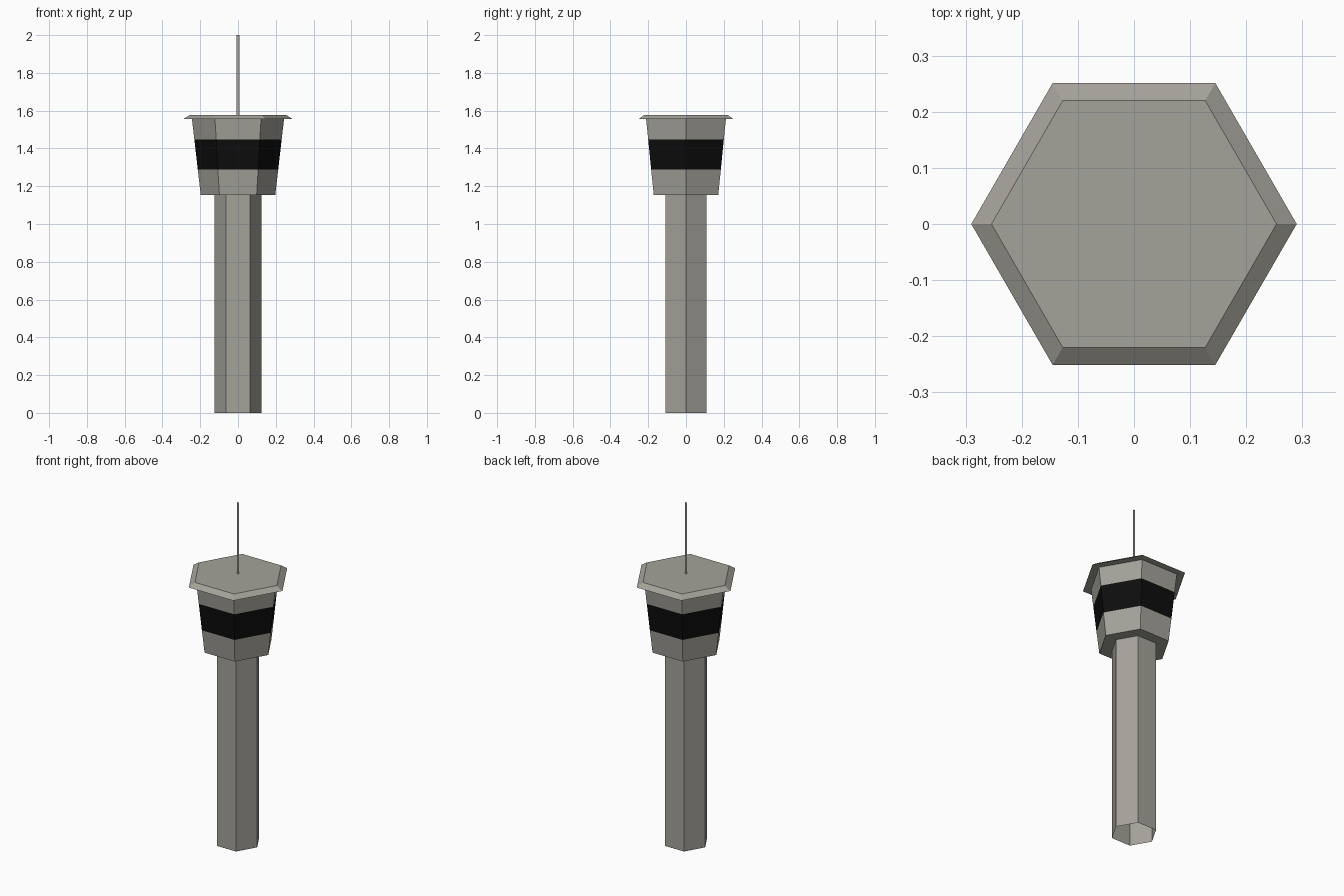
import bpy, math

if "Cube" in bpy.data.objects:
    bpy.data.objects.remove(bpy.data.objects["Cube"])


def material(name, rgb):
    m = bpy.data.materials.new(name)
    m.diffuse_color = (*rgb, 1)
    m.use_nodes = True
    m.node_tree.nodes["Principled BSDF"].inputs["Base Color"].default_value = m.diffuse_color
    return m


concrete = material("warm_grey", (0.37, 0.36, 0.32))
glass = material("black_glass", (0.004, 0.004, 0.004))


def make_object(name, verts, faces, mats):
    mesh = bpy.data.meshes.new(name)
    mesh.from_pydata(verts, [], faces)
    for m in mats:
        mesh.materials.append(m)
    mesh.update()
    ob = bpy.data.objects.new(name, mesh)
    bpy.context.collection.objects.link(ob)
    return ob


def hex_loft(name, profile, mats, bottom=False, top=False):
    """Six-sided walls through (radius, z) rings, corners on the x axis."""
    verts = [(r * math.cos(k * math.pi / 3), r * math.sin(k * math.pi / 3), z)
             for r, z in profile for k in range(6)]
    faces = [(i * 6 + k, i * 6 + (k + 1) % 6, i * 6 + 6 + (k + 1) % 6, i * 6 + 6 + k)
             for i in range(len(profile) - 1) for k in range(6)]
    if bottom:
        faces.append(tuple(range(5, -1, -1)))
    if top:
        n = 6 * (len(profile) - 1)
        faces.append(tuple(range(n, n + 6)))
    return make_object(name, verts, faces, mats)


# Shaft, open at the bottom
hex_loft("tower_shaft", [(0.125, 0), (0.125, 1.153)], [concrete])

# Flared cab, with the window band chosen by height
cab = hex_loft("control_cab",
               [(0.197, 1.153), (0.213, 1.288), (0.231, 1.447), (0.244, 1.557)],
               [concrete, glass], bottom=True)
for p in cab.data.polygons:
    if 1.29 < p.center.z < 1.44:
        p.material_index = 1

# Overhanging roof slab with bevelled edge
hex_loft("roof", [(0.29, 1.555), (0.254, 1.578)], [concrete], bottom=True, top=True)

# Thin flat antenna
w = 0.008
make_object("antenna", [(-w, 0, 1.575), (w, 0, 1.575), (w, 0, 2.0), (-w, 0, 2.0)],
            [(0, 1, 2, 3)], [concrete])
